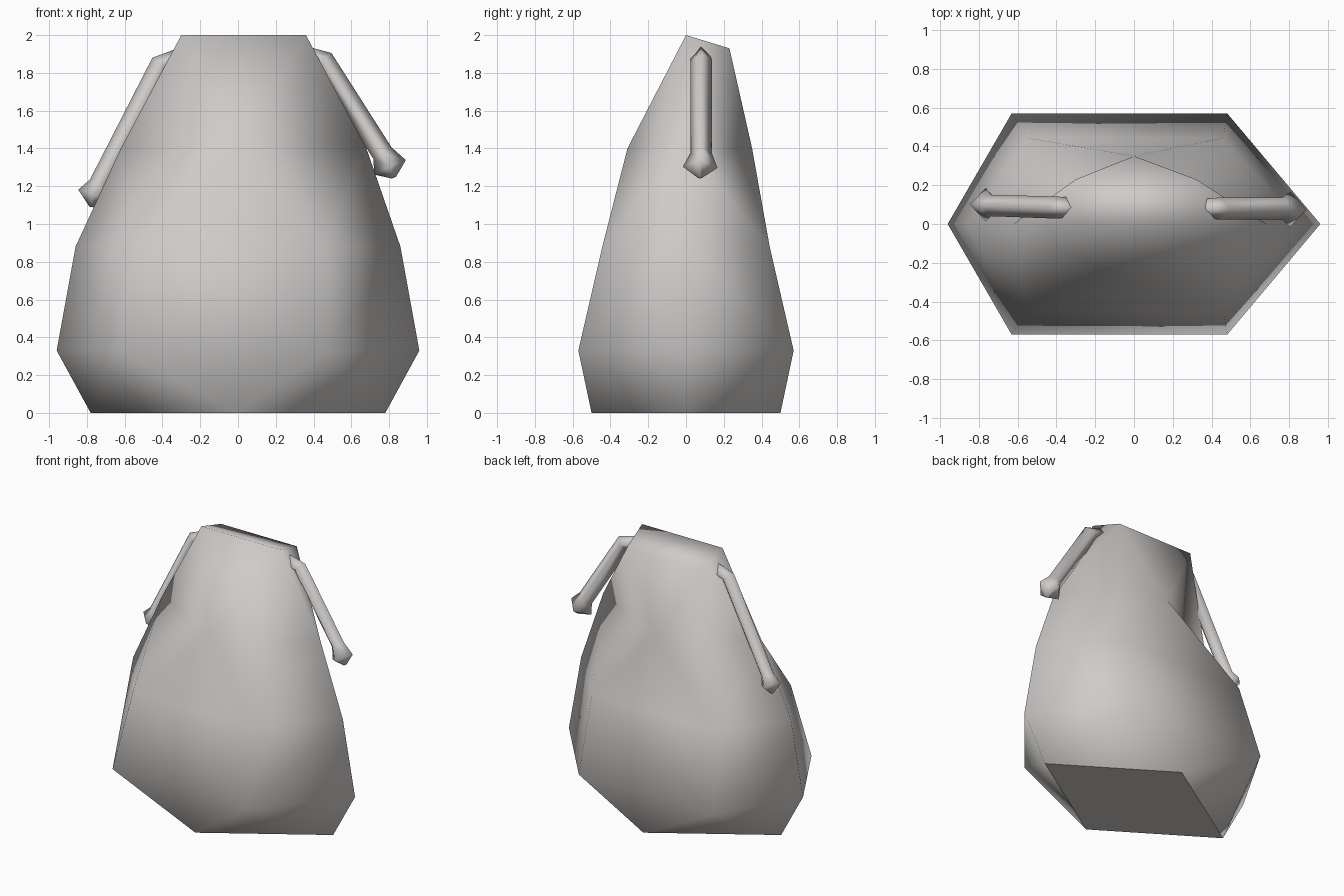
import bpy, bmesh
from mathutils import Vector

if "Cube" in bpy.data.objects:
    bpy.data.objects.remove(bpy.data.objects["Cube"])

grey = bpy.data.materials.new("warm grey")
grey.diffuse_color = (0.62, 0.60, 0.585, 1)
grey.use_nodes = True
grey.node_tree.nodes["Principled BSDF"].inputs["Base Color"].default_value = grey.diffuse_color


def finish(bm, name, angle):
    bmesh.ops.remove_doubles(bm, verts=bm.verts, dist=1e-4)
    bmesh.ops.recalc_face_normals(bm, faces=bm.faces)
    me = bpy.data.meshes.new(name)
    bm.to_mesh(me)
    bm.free()
    ob = bpy.data.objects.new(name, me)
    bpy.context.collection.objects.link(ob)
    me.materials.append(grey)
    for p in me.polygons:
        p.use_smooth = True
    return ob


def hexagon(z, xl, xr, y, side):
    return [(-xl, -y, z), (xr, -y, z), (side, 0, z), (xr, y, z), (-xl, y, z), (-side, 0, z)]


def diamond(z, front, back, left, right):
    f, b = (0, -front, z), (0, back, z)
    return [f, f, (right, 0, z), b, b, (-left, 0, z)]


# Body: six-point rings; diamond rings repeat their front and back points
tl, tr = (-.30, 0, 2), (.36, 0, 2)
bl, br = (-.30, .23, 1.93), (.32, .23, 1.93)
rings = [diamond(0, .5, .5, .78, .78),
         hexagon(.33, .63, .48, .57, .96),
         hexagon(.88, .55, .46, .443, .86),
         diamond(1.4, .31, .35, .62, .68),
         [tl, tr, tr, br, bl, tl]]
splits = [(2, 5), (1, 4), (1, 4), (2, 5)]   # which quads split a0-b1

bm = bmesh.new()


def tri(*pts):
    if len(set(pts)) == 3:
        bm.faces.new([bm.verts.new(p) for p in pts])


for low, high, split in zip(rings, rings[1:], splits):
    for i in range(6):
        j = (i + 1) % 6
        a0, a1, b1, b0 = low[i], low[j], high[j], high[i]
        if i in split:
            tri(a0, a1, b1)
            tri(a0, b1, b0)
        else:
            tri(a0, a1, b0)
            tri(a1, b1, b0)
bm.faces.new([bm.verts.new(p) for p in (tl, tr, br, bl)])
bm.faces.new([bm.verts.new(rings[0][i]) for i in (5, 3, 2, 0)])
body = finish(bm, "body", 60)
# Flat base with crisp rim
for p in body.data.polygons:
    if p.normal.z < -0.99:
        p.use_smooth = False


# Arms: four-sided tubes along a path, with a flared hand at the end
def arm(name, path):
    bm = bmesh.new()
    loops = []
    pts = [Vector((x, y, z)) for x, y, z, r in path]
    for k, (x, y, z, r) in enumerate(path):
        d = (pts[min(k + 1, len(pts) - 1)] - pts[max(k - 1, 0)]).normalized()
        side = d.cross(Vector((0, 1, 0))).normalized()
        depth = side.cross(d)
        loops.append([bm.verts.new(pts[k] + r * o) for o in (side, depth, -side, -depth)])
    for a, b in zip(loops, loops[1:]):
        for i in range(4):
            j = (i + 1) % 4
            bm.faces.new((a[i], a[j], b[j], b[i]))
    bm.faces.new(loops[0])
    bm.faces.new(loops[-1])
    return finish(bm, name, 60)


arm("right_arm", [(.36, .08, 1.89, .05), (.45, .08, 1.87, .057), (.765, .08, 1.375, .057),
                  (.805, .075, 1.30, .092), (.825, .075, 1.245, .012)])
arm("left_arm", [(-.31, .085, 1.88, .05), (-.405, .085, 1.85, .057), (-.735, .095, 1.21, .055),
                 (-.765, .1, 1.155, .085), (-.775, .1, 1.09, .012)])
